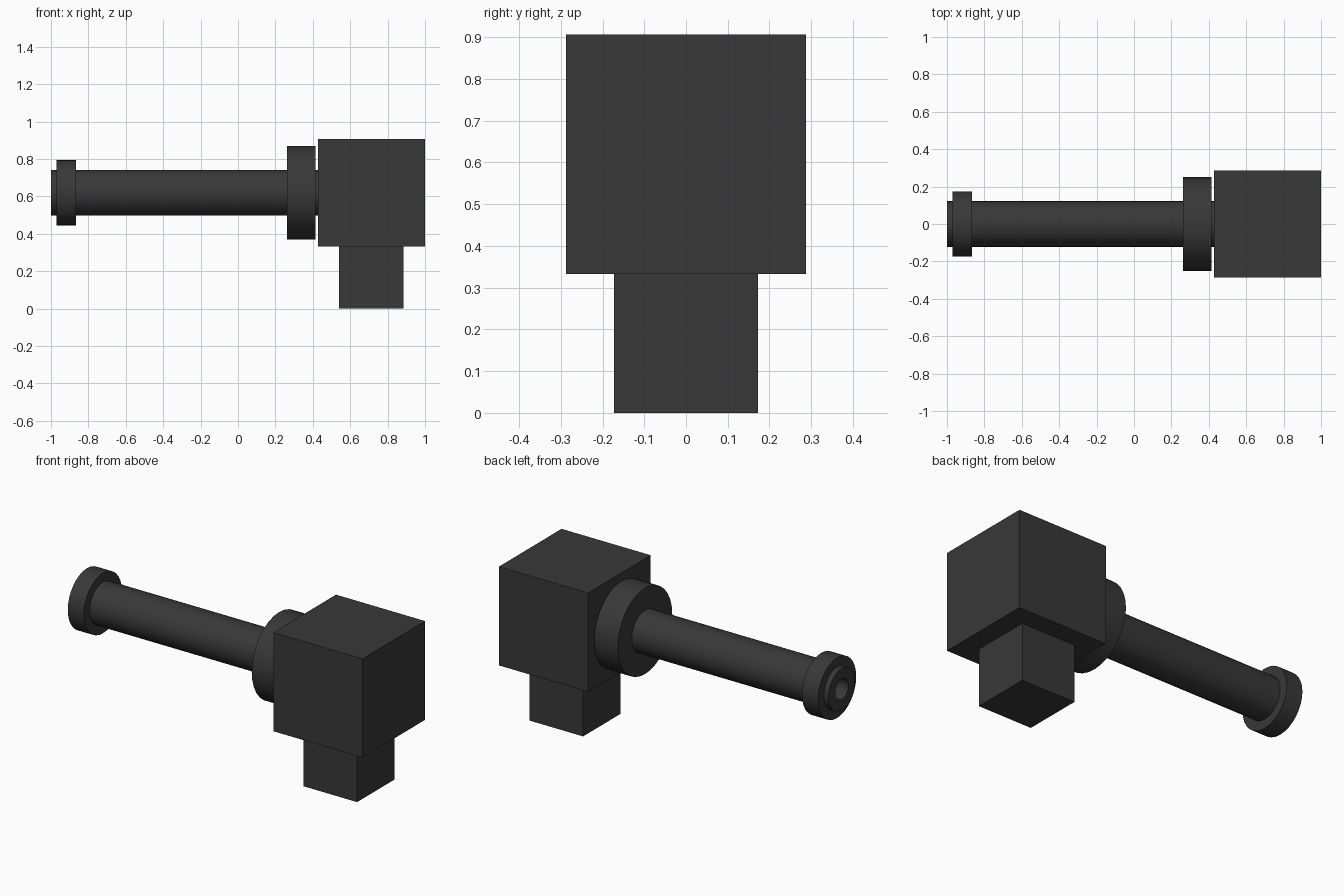
import bpy, bmesh, math
from mathutils import Matrix, Vector

cube = bpy.data.objects.get("Cube")
if cube:
    bpy.data.objects.remove(cube, do_unlink=True)

AXIS_Z = 0.62
SIDES = 32

metal = bpy.data.materials.new("dark_grey")
metal.use_nodes = True
grey = (0.04, 0.04, 0.04, 1)
metal.diffuse_color = grey
metal.node_tree.nodes["Principled BSDF"].inputs["Base Color"].default_value = grey


def finish(name, bm):
    bmesh.ops.recalc_face_normals(bm, faces=bm.faces)
    mesh = bpy.data.meshes.new(name)
    bm.to_mesh(mesh)
    bm.free()
    mesh.materials.append(metal)
    obj = bpy.data.objects.new(name, mesh)
    bpy.context.collection.objects.link(obj)
    return obj


def box(name, low, high):
    low, high = Vector(low), Vector(high)
    bm = bmesh.new()
    bmesh.ops.create_cube(bm, size=1, matrix=Matrix.Translation((low + high) / 2)
                          @ Matrix.Diagonal((high - low).to_4d()))
    return finish(name, bm)


def tube(name, x0, x1, inner, outer):
    """Hollow cylinder along x, made by spinning a rectangular section."""
    bm = bmesh.new()
    section = [(x0, inner), (x1, inner), (x1, outer), (x0, outer)]
    verts = [bm.verts.new((x, 0, AXIS_Z + r)) for x, r in section]
    edges = [bm.edges.new((verts[i], verts[i - 1])) for i in range(len(verts))]
    bmesh.ops.spin(bm, geom=verts + edges, cent=(0, 0, AXIS_Z), axis=(1, 0, 0),
                   angle=math.tau, steps=SIDES, use_merge=True)
    bmesh.ops.remove_doubles(bm, verts=bm.verts, dist=0.0001)
    obj = finish(name, bm)
    bpy.ops.object.select_all(action='DESELECT')
    obj.select_set(True)
    bpy.context.view_layer.objects.active = obj
    bpy.ops.object.shade_smooth_by_angle(angle=math.radians(30))
    return obj


# Square housing and the post beneath it
box("housing", (0.428, -0.287, 0.333), (1, 0.287, 0.906))
box("post", (0.54, -0.172, 0), (0.885, 0.172, 0.333))

# Hollow barrel with its two collars
tube("barrel", -1, 0.428, 0.06, 0.122)
tube("end_collar", -0.97, -0.867, 0.121, 0.175)
tube("flange", 0.263, 0.415, 0.121, 0.25)
